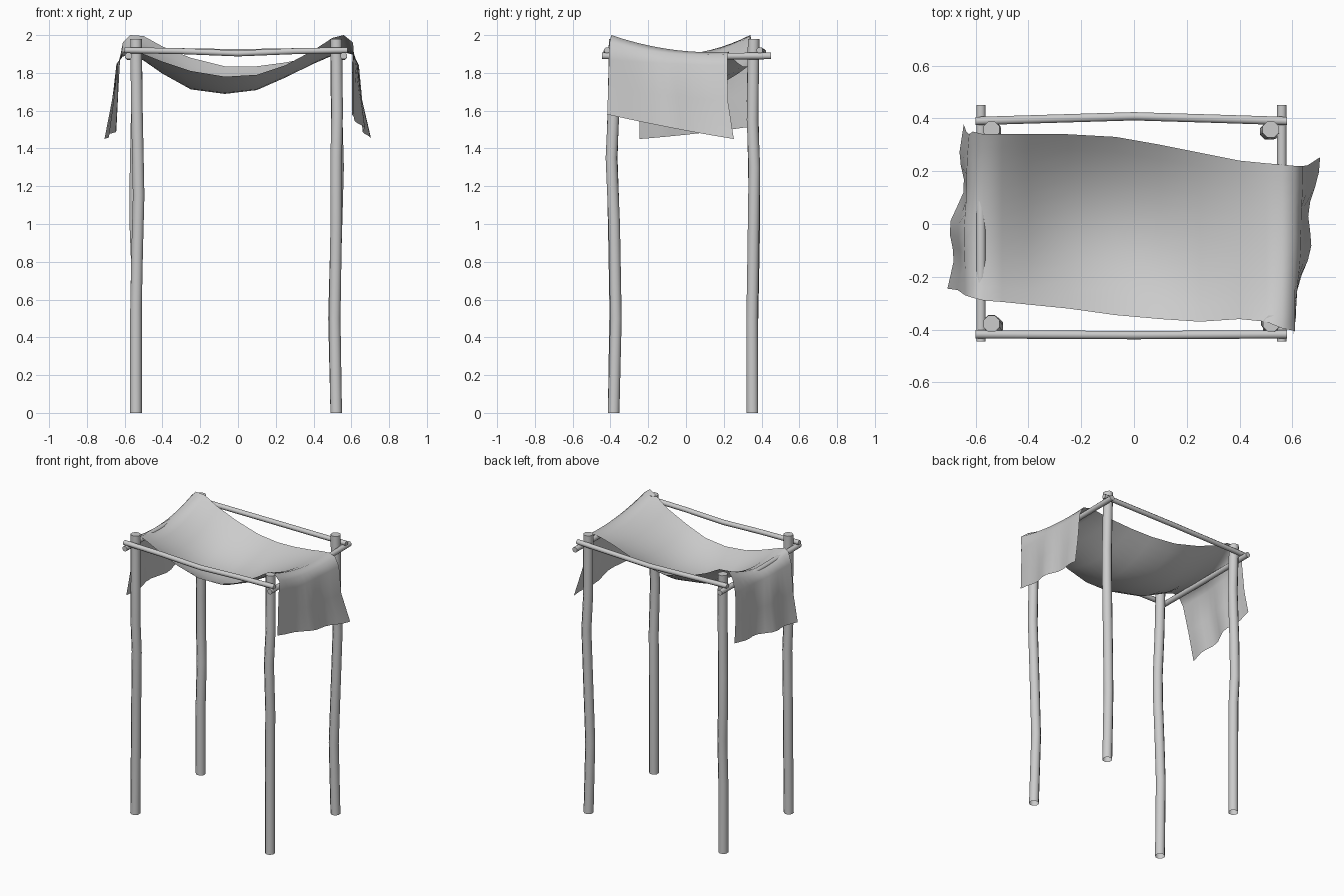
import bpy, bmesh, math
from mathutils import Vector

old = bpy.data.objects.get("Cube")
if old:
    bpy.data.objects.remove(old, do_unlink=True)

# One plain grey for everything
grey = bpy.data.materials.new("plain grey")
grey.use_nodes = True
GREY = (0.6, 0.6, 0.6, 1)
grey.diffuse_color = GREY
grey.node_tree.nodes["Principled BSDF"].inputs["Base Color"].default_value = GREY


def finish(name, bm, angle):
    """Turn a bmesh into a named, smooth-shaded object."""
    mesh = bpy.data.meshes.new(name)
    bm.to_mesh(mesh)
    bm.free()
    mesh.materials.append(grey)
    obj = bpy.data.objects.new(name, mesh)
    bpy.context.collection.objects.link(obj)
    bpy.ops.object.select_all(action="DESELECT")
    obj.select_set(True)
    bpy.context.view_layer.objects.active = obj
    bpy.ops.object.shade_smooth_by_angle(angle=math.radians(angle))


def pole(name, points, radius, axis, sides=8):
    """Wooden pole whose rings stay square to one main axis; posts are open at the foot."""
    bm = bmesh.new()
    side_a = Vector((0, 1, 0)) if axis == "X" else Vector((1, 0, 0))
    side_b = Vector((0, 1, 0)) if axis == "Z" else Vector((0, 0, 1))
    rings = []
    for point in points:
        ring = []
        for i in range(sides):
            turn = math.tau * (i + 0.5) / sides
            offset = side_a * math.cos(turn) + side_b * math.sin(turn)
            ring.append(bm.verts.new(Vector(point) + offset * radius))
        rings.append(ring)
    for low, high in zip(rings, rings[1:]):
        for i in range(sides):
            j = (i + 1) % sides
            bm.faces.new((low[i], low[j], high[j], high[i]))
    if axis != "Z":
        bm.faces.new(rings[0])
    bm.faces.new(rings[-1])
    bmesh.ops.recalc_face_normals(bm, faces=bm.faces)
    finish(name, bm, 50)


# Four crooked posts: foot position, then bends as (height, x shift, y shift)
POST_TOP = 1.98
posts = {
    "front_right_post": (-0.54, -0.383, [(0.55, 0, 0.008), (0.85, 0.006, 0.003),
                                         (1.15, 0.014, -0.003), (1.35, 0.01, -0.01),
                                         (1.65, 0.004, 0), (POST_TOP, 0, 0.005)]),
    "back_right_post": (-0.54, 0.352, [(0.5, 0, 0), (0.8, 0.004, 0.006), (1, -0.004, 0.01),
                                       (1.25, -0.003, 0.008), (1.65, 0.005, 0),
                                       (POST_TOP, 0, 0.006)]),
    "front_left_post": (0.52, -0.383, [(0.5, -0.008, 0.012), (1, 0, 0.003),
                                       (1.35, 0, -0.012), (1.6, 0.005, 0),
                                       (POST_TOP, 0, 0.005)]),
    "back_left_post": (0.52, 0.352, [(0.5, -0.012, -0.002), (0.8, -0.004, 0.003),
                                     (1.3, 0.01, 0.01), (1.55, 0.003, 0),
                                     (POST_TOP, -0.002, 0.006)]),
}
for name, (x, y, bends) in posts.items():
    pole(name, [(x, y, 0)] + [(x + dx, y + dy, z) for z, dx, dy in bends], 0.033, "Z")

# Short rails carry the cloth, long rails lie across them
for name, x in (("right_short_rail", -0.58), ("left_short_rail", 0.56)):
    pole(name, [(x, -0.445, 1.89), (x, 0, 1.887), (x, 0.45, 1.89)], 0.019, "Y")
for name, y, bow, sag in (("front_long_rail", -0.418, -0.003, -0.012),
                          ("back_long_rail", 0.39, 0.018, -0.005)):
    pole(name, [(-0.6, y, 1.92), (-0.3, y + bow / 2, 1.915), (0, y + bow, 1.915 + sag),
                (0.3, y + bow / 2, 1.915), (0.58, y, 1.92)], 0.017, "X")

# Cloth canopy rows: x, front y, back y, then heights at front, middle and back
canopy = [
    (-0.61, -0.28, 0.35, 1.91, 1.89, 1.96),
    (-0.57, -0.29, 0.34, 1.925, 1.902, 2),
    (-0.5, -0.295, 0.34, 1.9, 1.873, 1.995),
    (-0.4, -0.305, 0.34, 1.86, 1.8, 1.94),
    (-0.25, -0.32, 0.34, 1.81, 1.715, 1.88),
    (-0.07, -0.345, 0.33, 1.78, 1.69, 1.835),
    (0.1, -0.36, 0.3, 1.79, 1.71, 1.835),
    (0.25, -0.37, 0.27, 1.84, 1.775, 1.855),
    (0.4, -0.36, 0.24, 1.92, 1.85, 1.885),
    (0.5, -0.37, 0.23, 1.985, 1.9, 1.905),
    (0.56, -0.395, 0.225, 2, 1.925, 1.912),
    (0.61, -0.405, 0.22, 1.96, 1.905, 1.9),
]
# Hanging end rows: x at front, middle and back, then the same as above
right_flap = [
    (-0.707, -0.67, -0.645, -0.245, 0.377, 1.45, 1.48, 1.52),
    (-0.668, -0.65, -0.635, -0.25, 0.35, 1.65, 1.66, 1.68),
    (-0.64, -0.64, -0.625, -0.27, 0.34, 1.84, 1.85, 1.86),
]
left_flap = [
    (0.605, 0.63, 0.64, -0.408, 0.22, 1.87, 1.85, 1.84),
    (0.603, 0.64, 0.657, -0.412, 0.222, 1.72, 1.68, 1.65),
    (0.603, 0.655, 0.705, -0.417, 0.253, 1.58, 1.51, 1.45),
]
COLUMNS = 12


def through(a, b, c, t):
    """Smooth curve through three values at the front, middle and back."""
    return (a * (1 - t) * (1 - 2 * t)) + (4 * b * t * (1 - t)) + (c * t * (2 * t - 1))


rows = right_flap + [(r[0],) * 2 + r for r in canopy] + left_flap
bm = bmesh.new()
grid = []
for xf, xm, xb, yf, yb, zf, zm, zb in rows:
    line = []
    for k in range(COLUMNS + 1):
        t = k / COLUMNS
        z = through(zf, zm, zb, t)
        # folds deepen toward the hanging hems and differ at the two ends
        hang = max(0, 1.9 - z) / 0.4 if abs(xm) > 0.61 else 0
        depth, shift = (-0.018, 0.1) if xm > 0 else (0.021, 0)
        fold = depth * hang * math.sin(t * math.pi) * math.sin((t - shift) * math.tau * 2)
        line.append(bm.verts.new((through(xf, xm, xb, t) + fold, yf + (yb - yf) * t, z)))
    grid.append(line)
for near, far in zip(grid, grid[1:]):
    for k in range(COLUMNS):
        bm.faces.new((near[k], far[k], far[k + 1], near[k + 1]))
finish("cloth_canopy", bm, 80)
